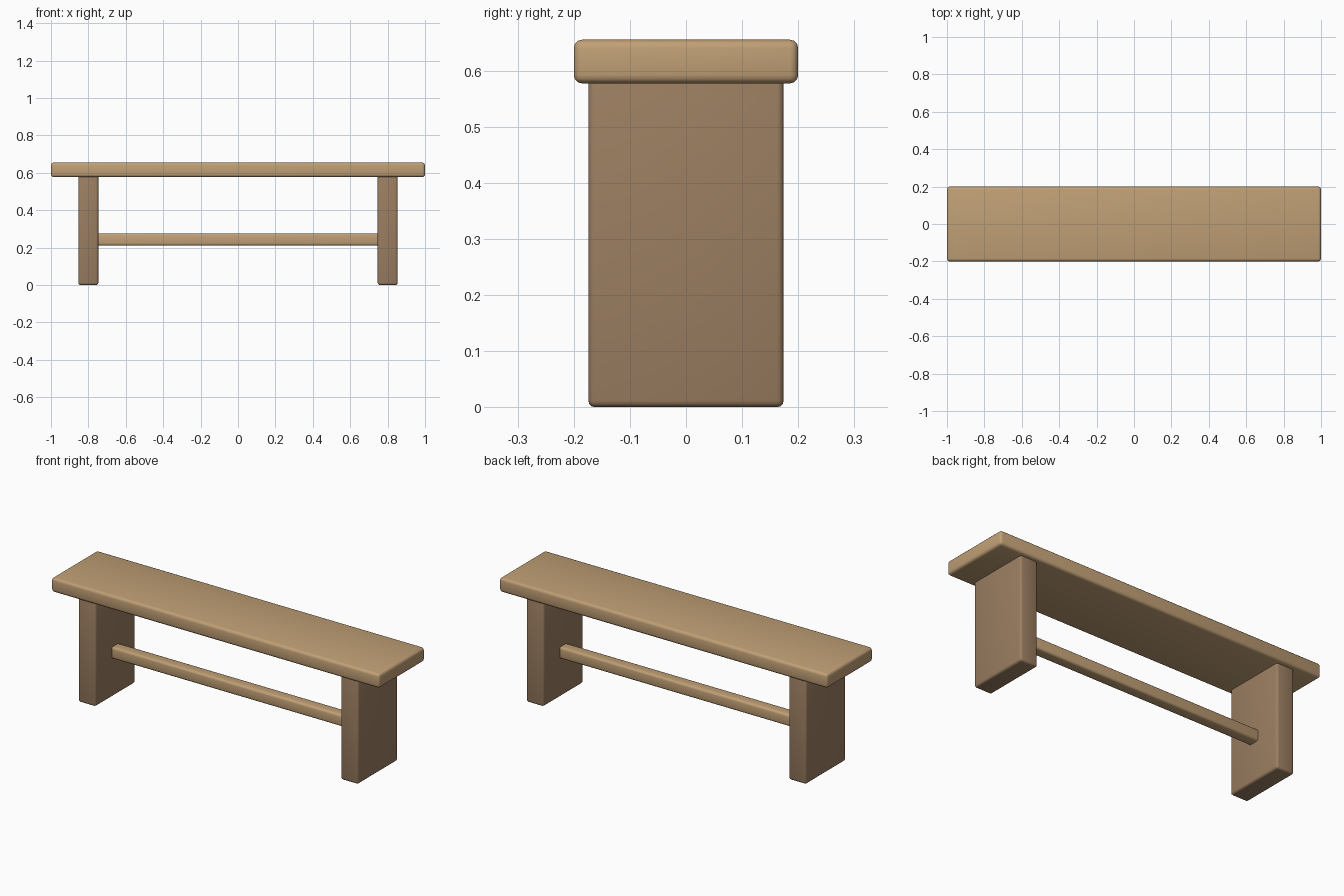
import bpy
import math

cube = bpy.data.objects.get("Cube")
if cube:
    bpy.data.objects.remove(cube, do_unlink=True)


def make_material(name, color):
    mat = bpy.data.materials.new(name)
    mat.use_nodes = True
    mat.diffuse_color = color
    mat.node_tree.nodes["Principled BSDF"].inputs["Base Color"].default_value = color
    return mat


light_wood = make_material("light wood", (0.53, 0.35, 0.18, 1))
dark_wood = make_material("dark wood", (0.33, 0.21, 0.12, 1))


def rounded_box(name, center, size, radius, mat):
    bpy.ops.mesh.primitive_cube_add(size=1, location=center)
    obj = bpy.context.object
    obj.name = name
    obj.scale = size
    bpy.ops.object.transform_apply(location=False, rotation=False, scale=True)
    obj.data.materials.append(mat)
    bevel = obj.modifiers.new("rounded edges", "BEVEL")
    bevel.width = radius
    bevel.segments = 3
    bpy.ops.object.modifier_apply(modifier=bevel.name)
    bpy.ops.object.shade_smooth_by_angle(angle=math.radians(40))
    return obj


# Seat plank
rounded_box("seat", (0, 0, 0.616), (2, 0.4, 0.078), 0.015, light_wood)

# Slab legs, tucked slightly into the seat
for side, name in ((-1, "right_leg"), (1, "left_leg")):
    rounded_box(name, (side * 0.8, 0, 0.295), (0.106, 0.348, 0.59), 0.012, dark_wood)

# Stretcher bar between the legs
rounded_box("stretcher", (0, 0, 0.243), (1.56, 0.064, 0.064), 0.012, light_wood)
